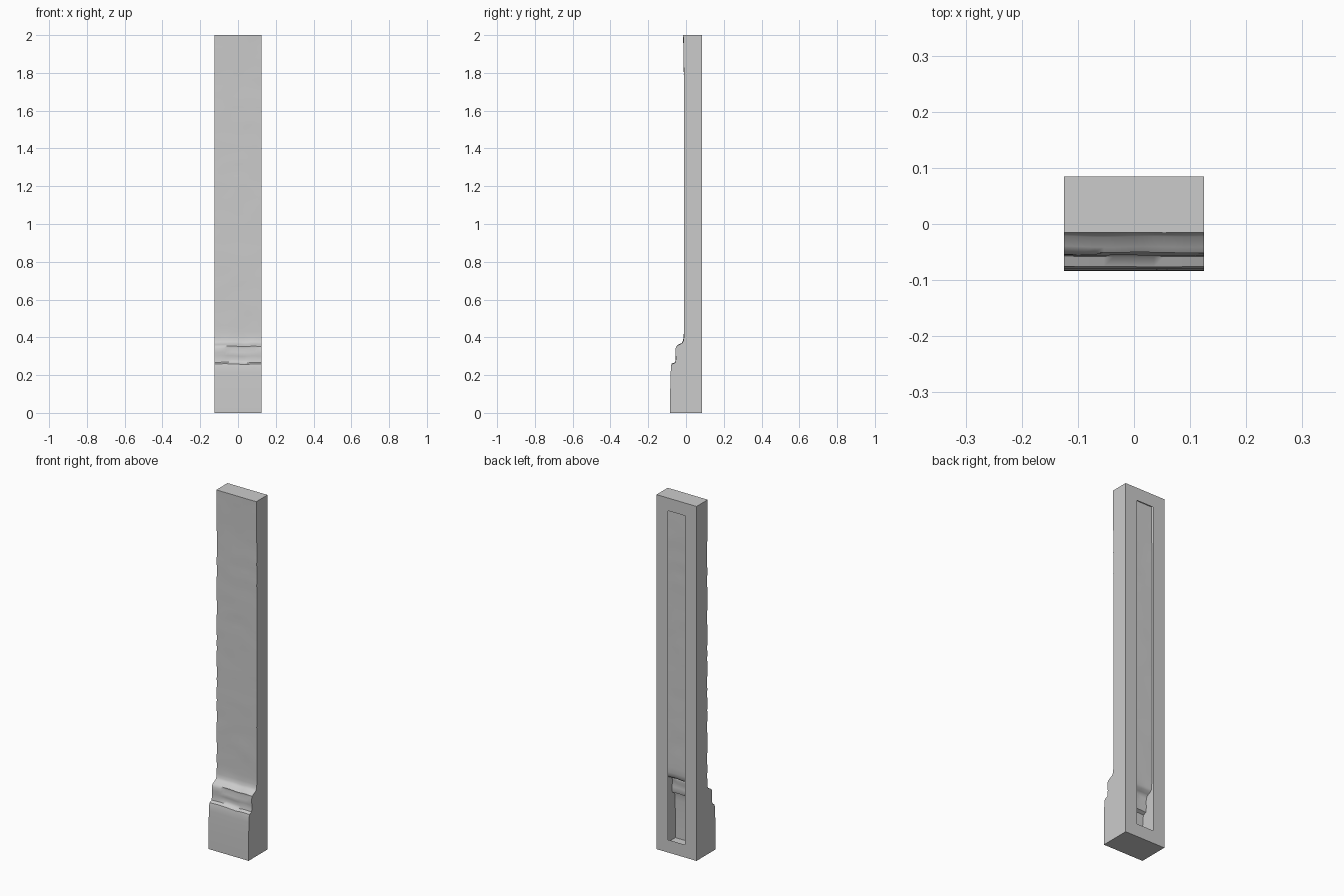
import bpy, bmesh, math
from mathutils import Vector, noise

if "Cube" in bpy.data.objects:
    bpy.data.objects.remove(bpy.data.objects["Cube"])

W, YB, H, M = 0.125, 0.085, 2.0, 0.072   # half width, back plane, height, back border

# one stone colour
stone = bpy.data.materials.new("grey stone")
stone.diffuse_color = (0.6, 0.6, 0.6, 1)
stone.use_nodes = True
stone.node_tree.nodes["Principled BSDF"].inputs["Base Color"].default_value = stone.diffuse_color

# front profile (z, y), from the plinth up the stepped moulding to the shaft
profile = [(0, -.084), (.08, -.084), (.16, -.083), (.215, -.081), (.24, -.08), (.258, -.076),
           (.266, -.058), (.28, -.055), (.30, -.054), (.32, -.056), (.34, -.055),
           (.352, -.050), (.36, -.040), (.368, -.022), (.38, -.015), (.40, -.0125)]
profile += [(.40 + 1.6 * i / 54, -.011 - (.004 * max(0, i - 46) / 8)) for i in range(1, 55)]


def relief(x, z):
    """Worn stone: soft horizontal ripples, rougher around the moulding."""
    a = .0012 if z > .4 else (.003 if z > .25 else 0)
    return a * noise.noise(Vector((x * 9, z * 16, 3.1)))


bm = bmesh.new()
N = 14
xs = [-W + 2 * W * i / N for i in range(N + 1)]
# worn front surface
grid = []
for z, y in profile:
    row = []
    for x in xs:
        dy = relief(x, z)
        dz = .006 * noise.noise(Vector((x * 14, z * 5, 8))) if .22 < z < .39 else 0
        if abs(z - .34) < .004 and -.07 < x < .12:      # chipped groove
            dy += .007
        if abs(z - .28) < .004 and -.06 < x < .05:
            dy += .004
        row.append(bm.verts.new((x, y + dy, z + dz)))
    grid.append(row)
for a, b in zip(grid, grid[1:]):
    for i in range(N):
        bm.faces.new((a[i], a[i + 1], b[i + 1], b[i])).smooth = True

# hollow back: frame around a rectangular opening
outer = [bm.verts.new((x, YB, z)) for x, z in ((-W, 0), (W, 0), (W, H), (-W, H))]
w = W - M
inner = [bm.verts.new((x, YB, z)) for x, z in ((-w, M), (w, M), (w, H - M), (-w, H - M))]
for i in range(4):
    j = (i + 1) % 4
    bm.faces.new((outer[j], outer[i], inner[i], inner[j]))

# flat sides, base and top
bm.faces.new([outer[0], outer[3]] + [r[0] for r in reversed(grid)])
bm.faces.new([outer[2], outer[1]] + [r[-1] for r in grid])
bm.faces.new([outer[0], outer[1]] + list(reversed(grid[0])))
bm.faces.new([outer[2], outer[3]] + grid[-1])
bmesh.ops.recalc_face_normals(bm, faces=bm.faces)

me = bpy.data.meshes.new("pilaster")
bm.to_mesh(me)
bm.free()
me.materials.append(stone)
ob = bpy.data.objects.new("pilaster", me)
bpy.context.collection.objects.link(ob)
bpy.context.view_layer.objects.active = ob
ob.select_set(True)
bpy.ops.object.shade_smooth_by_angle(angle=math.radians(40))
